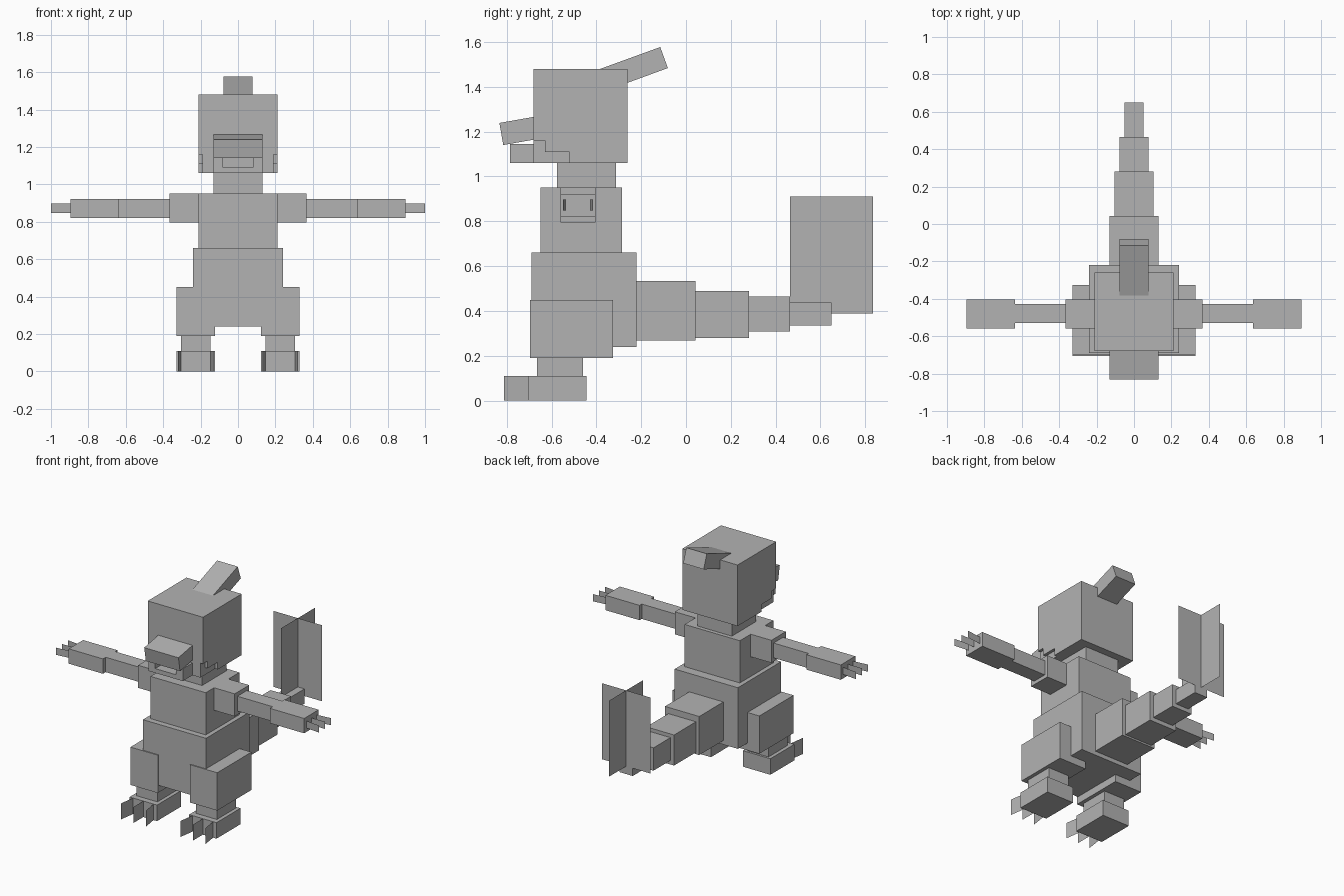
import bpy, bmesh, math
from mathutils import Matrix

cube = bpy.data.objects.get("Cube")
if cube:
    bpy.data.objects.remove(cube, do_unlink=True)

grey = bpy.data.materials.new("plain_grey")
grey.use_nodes = True
COLOUR = (0.45, 0.45, 0.45, 1)
grey.diffuse_color = COLOUR
grey.node_tree.nodes["Principled BSDF"].inputs["Base Color"].default_value = COLOUR


def finish(name, bm):
    mesh = bpy.data.meshes.new(name)
    bm.to_mesh(mesh)
    bm.free()
    mesh.materials.append(grey)
    obj = bpy.data.objects.new(name, mesh)
    bpy.context.collection.objects.link(obj)
    return obj


def box(name, x, y, z, tilt=0):
    """Box from (min, max) ranges, tilted in degrees about its own x axis."""
    mid = [(a + b) / 2 for a, b in (x, y, z)]
    size = [b - a for a, b in (x, y, z)]
    bm = bmesh.new()
    bmesh.ops.create_cube(bm, size=1, matrix=Matrix.Translation(mid)
                          @ Matrix.Rotation(math.radians(tilt), 4, 'X')
                          @ Matrix.Diagonal((*size, 1)))
    return finish(name, bm)


def plate(name, start, end, z):
    """Upright paper-thin plate between two ground points."""
    bm = bmesh.new()
    bm.faces.new([bm.verts.new((*p, h)) for p, h in
                  ((start, z[0]), (end, z[0]), (end, z[1]), (start, z[1]))])
    return finish(name, bm)


def span(s, a, b):
    """Mirror an x range to side s."""
    return tuple(sorted((s * a, s * b)))


# Trunk
box("hips", (-.24, .24), (-.69, -.22), (.24, .66))
box("chest", (-.21, .21), (-.65, -.285), (.66, .95))
box("neck", (-.13, .13), (-.576, -.312), (.95, 1.06))

# Head with stepped mouth corners
box("head", (-.21, .21), (-.68, -.26), (1.16, 1.48))
box("head_back_lower", (-.21, .21), (-.52, -.26), (1.06, 1.16))
box("cheek_step", (-.21, .21), (-.63, -.52), (1.11, 1.16))
box("mouth_core", (-.19, .19), (-.68, -.52), (1.06, 1.16))
box("snout", (-.13, .13), (-.8255, -.6255), (1.157, 1.257), tilt=10)
box("crest", (-.078, .078), (-.447, -.087), (1.419, 1.519), tilt=20)

# Lower jaw: floor with raised corners
box("jaw_floor", (-.13, .13), (-.785, -.68), (1.06, 1.09))
for side, s in (("left", 1), ("right", -1)):
    box(side + "_jaw_wall", span(s, .08, .13), (-.785, -.68), (1.09, 1.145))

# Limbs
for side, s in (("left", 1), ("right", -1)):
    box(side + "_shoulder", span(s, .21, .367), (-.56, -.403), (.795, .95))
    box(side + "_forearm", span(s, .367, .635), (-.53, -.427), (.82, .922))
    box(side + "_hand", span(s, .635, .895), (-.56, -.403), (.82, .922))
    box(side + "_thigh", span(s, .122, .33), (-.697, -.325), (.19, .45))
    box(side + "_shin", span(s, .147, .305), (-.665, -.46), (.11, .19))
    box(side + "_foot", span(s, .122, .33), (-.705, -.445), (0, .11))
    # Splayed claws
    for i in (-1, 0, 1):
        plate(f"{side}_finger_claw_{i + 2}", (s * .895, -.482 + i * .055),
              (s * 1.0, -.482 + i * .066), (.848, .897))
        plate(f"{side}_toe_claw_{i + 2}", (s * (.226 + i * .078), -.705),
              (s * (.226 + i * .094), -.812), (0, .11))

# Tapering tail
TAIL = [(.13, -.22, .042, .268, .533), (.105, .042, .28, .28, .49),
        (.078, .28, .465, .308, .465), (.05, .465, .65, .335, .437)]
for n, (w, y0, y1, z0, z1) in enumerate(TAIL, 1):
    box(f"tail_segment_{n}", (-w, w), (y0, y1), (z0, z1))

# Crossed tail fins
plate("tail_fin_lengthwise", (0, .465), (0, .835), (.388, .91))
plate("tail_fin_crosswise", (-.185, .65), (.185, .65), (.388, .91))
